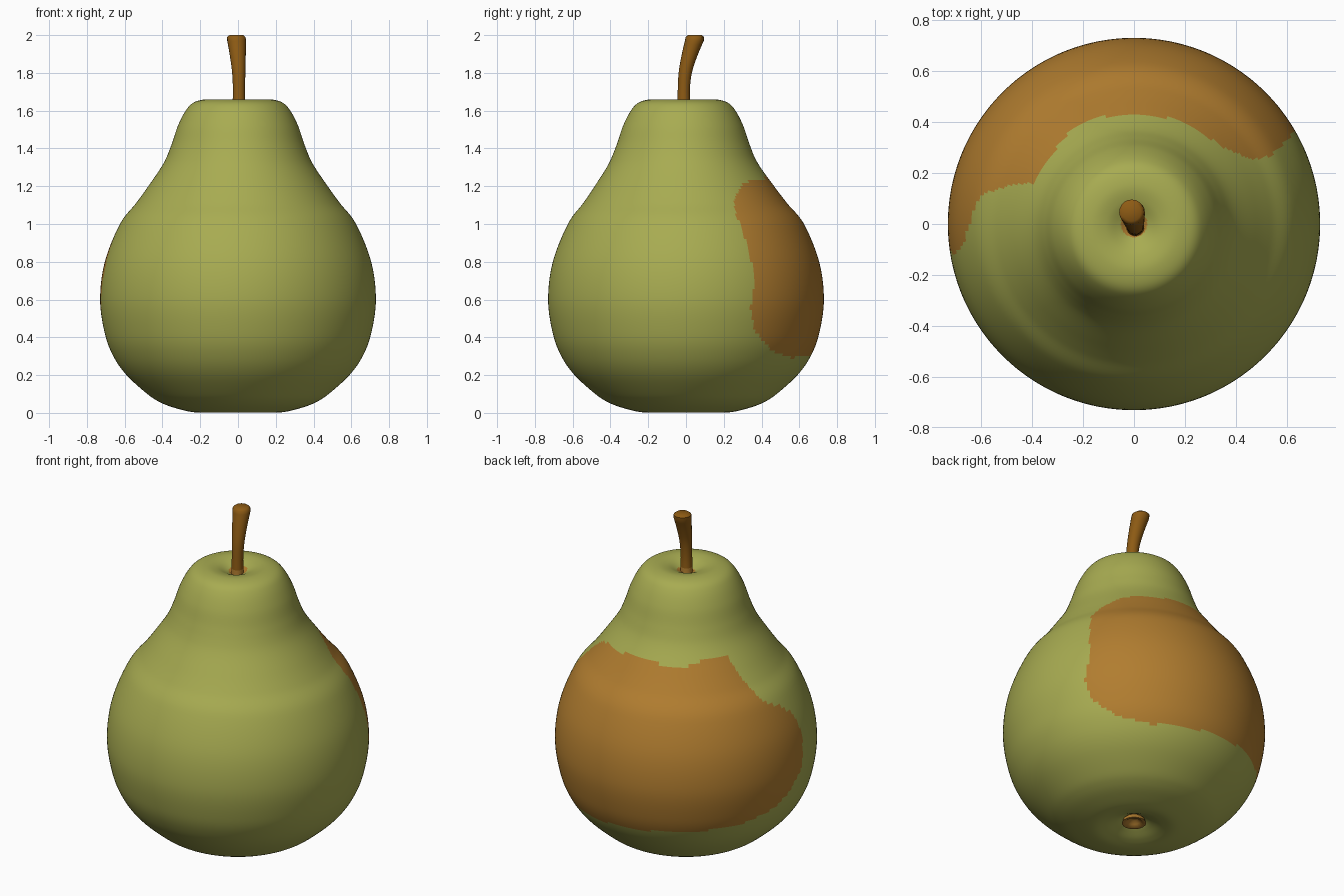
import bpy, bmesh, math
from mathutils import Vector

if "Cube" in bpy.data.objects:
    bpy.data.objects.remove(bpy.data.objects["Cube"])


def material(name, color):
    m = bpy.data.materials.new(name)
    m.diffuse_color = (*color, 1)
    m.use_nodes = True
    m.node_tree.nodes["Principled BSDF"].inputs["Base Color"].default_value = m.diffuse_color
    return m


GREEN = material("pear green", (0.39, 0.41, 0.083))
RUSSET = material("russet orange", (0.44, 0.205, 0.029))
BROWN = material("stem brown", (0.27, 0.105, 0.007))


def spline(pts, steps):
    """Catmull-Rom curve through the points."""
    pts = [Vector(p) for p in pts]
    p = [2 * pts[0] - pts[1]] + pts + [2 * pts[-1] - pts[-2]]
    out = []
    for i in range(1, len(p) - 2):
        a, b, c, d = p[i - 1:i + 3]
        for k in range(steps):
            t = k / steps
            out.append(0.5 * (2 * b + (c - a) * t + (2 * a - 5 * b + 4 * c - d) * t * t
                              + (3 * b - a - 3 * c + d) * t ** 3))
    return out + [pts[-1]]


def skin(name, rings, mats, rule, angle):
    """Joins rings of points into a closed tube, coloured by a rule."""
    bm = bmesh.new()
    loops = [[bm.verts.new(co) for co in ring] for ring in rings]
    n = len(loops[0])
    for a, b in zip(loops, loops[1:]):
        for i in range(n):
            j = (i + 1) % n
            bm.faces.new((a[i], a[j], b[j], b[i]))
    bm.faces.new(loops[0][::-1])
    bm.faces.new(loops[-1])
    for f in bm.faces:
        f.material_index = rule(f.calc_center_median())
    bmesh.ops.recalc_face_normals(bm, faces=bm.faces)
    me = bpy.data.meshes.new(name)
    bm.to_mesh(me)
    bm.free()
    for m in mats:
        me.materials.append(m)
    ob = bpy.data.objects.new(name, me)
    bpy.context.collection.objects.link(ob)
    bpy.ops.object.select_all(action='DESELECT')
    ob.select_set(True)
    bpy.context.view_layer.objects.active = ob
    bpy.ops.object.shade_smooth_by_angle(angle=math.radians(angle))
    return ob


def ring(x, y, z, r, n):
    return [(x + r * math.cos(i * math.tau / n), y + r * math.sin(i * math.tau / n), z)
            for i in range(n)]


# Russet patch outline: (azimuth in degrees, height)
PATCH = [(40, 1.21), (52, 1.235), (70, 1.24), (90, 1.25), (108, 1.24), (123, 1.235),
         (141, 1.27), (158, 1.265), (163, 1.14), (170, 1.02), (180, .96), (187, .89),
         (190, .76), (187, .58), (178, .46), (170, .40), (153, .355), (125, .33),
         (100, .32), (81, .305), (58, .29), (42, .33), (31, .43), (28, .55),
         (30, .70), (29, .85), (26.5, 1.05), (29, 1.13)]


def in_patch(a, z):
    inside = False
    for (a0, z0), (a1, z1) in zip(PATCH, PATCH[1:] + PATCH[:1]):
        if (z0 > z) != (z1 > z) and a < a0 + (z - z0) * (a1 - a0) / (z1 - z0):
            inside = not inside
    return inside


def skin_color(c):
    a = math.degrees(math.atan2(c.y, c.x)) % 360
    r = math.hypot(c.x, c.y)
    if r < 0.052 and (c.z > 1.5 or c.z < 0.2):
        return 1
    return 1 if in_patch(a, c.z) else 0


# Pear body: turned profile (radius, height, 0), neck leaning slightly forward
PROFILE = [(.004, .066), (.05, .06), (.10, .035), (.16, .012), (.23, .003), (.33, .025),
           (.41, .055), (.48, .10), (.59, .20), (.66, .30), (.705, .42), (.73, .60),
           (.705, .80), (.625, 1.0), (.54, 1.11), (.475, 1.20), (.395, 1.32),
           (.352, 1.42), (.318, 1.52), (.277, 1.60), (.235, 1.643), (.17, 1.66),
           (.11, 1.652), (.06, 1.63), (.03, 1.615), (.004, 1.61)]
body_rings = []
for p in spline([(r, z, 0) for r, z in PROFILE], 7):
    lean = -0.015 * min(1, max(0, (p.y - 1.0) / 0.35))
    body_rings.append(ring(0, lean, p.y, max(p.x, .003), 300))
skin("pear_body", body_rings, [GREEN, RUSSET], skin_color, 60)

# Stem: bent tube widening to a bevelled tip, (x, y, z) with radius
PATH = [(.005, -.012, 1.59), (.005, -.012, 1.70), (.004, -.004, 1.80),
        (-.001, .018, 1.89), (-.007, .044, 1.97)]
RADII = [(.036, 0, 0), (.032, 0, 0), (.035, 0, 0), (.042, 0, 0), (.050, 0, 0)]
stem_rings = [ring(p.x, p.y, p.z, r.x, 20)
              for p, r in zip(spline(PATH, 4), spline(RADII, 4))]
stem_rings += [ring(-.009, .047, 1.99, .049, 20), ring(-.009, .047, 2.0, .036, 20)]
skin("stem", stem_rings, [BROWN, RUSSET], lambda c: 1 if c.z < 1.645 else 0, 50)

# Calyx: small dried crown in the hollow underneath
calyx = [ring(0, 0, z, r, 16) for r, z in
         [(.02, .055), (.035, .04), (.055, .027), (.068, .028), (.06, .05), (.03, .075)]]
skin("calyx", calyx, [RUSSET], lambda c: 0, 50)
